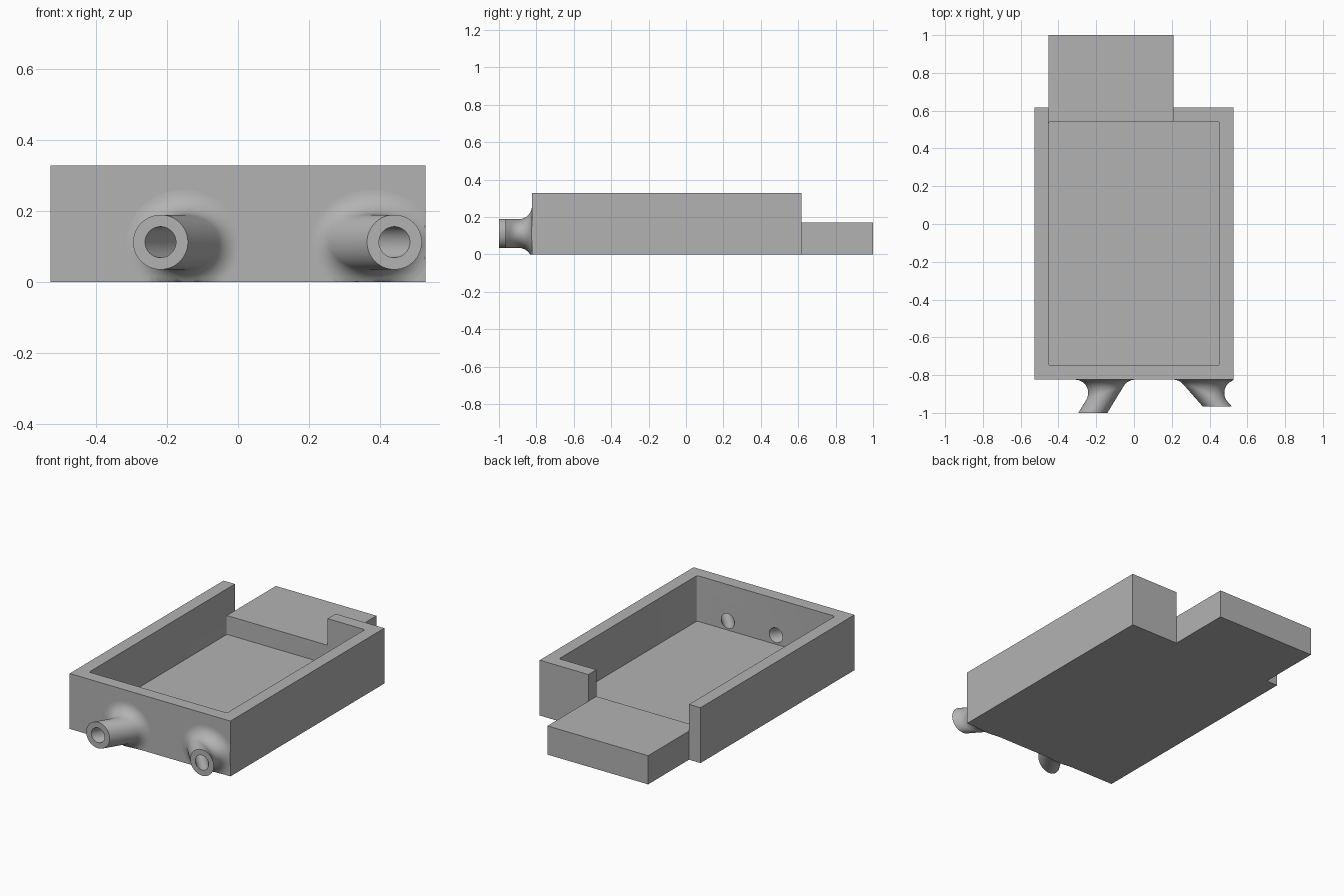
import bpy, bmesh
from math import sin, cos, pi, sqrt
from mathutils import Vector

if "Cube" in bpy.data.objects:
    bpy.data.objects.remove(bpy.data.objects["Cube"], do_unlink=True)

HALF_W, FRONT, BACK, HEIGHT = 0.527, -0.824, 0.617, 0.328
WALL, FLOOR, SHELF_TOP, SHELF_R = 0.075, 0.058, 0.17, 0.208
OUTER, BORE, FILLET, AXIS_Z = 0.077, 0.0435, 0.07, 0.112
SIDES, STEPS = 64, 12
INNER = HALF_W - WALL
# end centre x, end y, sideways lean per unit of y
NOZZLES = {"right_nozzle": (-0.218, -1.0, 0.61), "left_nozzle": (0.44, -0.965, -0.88)}

grey = bpy.data.materials.new("plain grey")
grey.use_nodes = True
color = (0.45, 0.45, 0.45, 1)
grey.diffuse_color = color
grey.node_tree.nodes["Principled BSDF"].inputs["Base Color"].default_value = color


def add_object(name, bm):
    bmesh.ops.recalc_face_normals(bm, faces=bm.faces)
    mesh = bpy.data.meshes.new(name)
    bm.to_mesh(mesh)
    bm.free()
    mesh.materials.append(grey)
    obj = bpy.data.objects.new(name, mesh)
    bpy.context.collection.objects.link(obj)
    return obj


def box(name, low, high, round_corners=0):
    bm = bmesh.new()
    bmesh.ops.create_cube(bm, size=1)
    for v in bm.verts:
        v.co = [lo if c < 0 else hi for c, lo, hi in zip(v.co, low, high)]
    if round_corners:
        upright = [e for e in bm.edges if abs(e.verts[0].co.z - e.verts[1].co.z) > 0.01]
        bmesh.ops.bevel(bm, geom=upright, offset=round_corners, segments=4,
                        profile=0.5, affect='EDGES')
    return add_object(name, bm)


def activate(obj):
    bpy.ops.object.select_all(action='DESELECT')
    obj.select_set(True)
    bpy.context.view_layer.objects.active = obj


def combine(obj, other, operation):
    activate(obj)
    mod = obj.modifiers.new("combine", 'BOOLEAN')
    mod.operation, mod.object, mod.solver = operation, other, 'EXACT'
    bpy.ops.object.modifier_apply(modifier=mod.name)
    bpy.data.objects.remove(other, do_unlink=True)


def bridge(bm, a, b):
    for i in range(SIDES):
        j = (i + 1) % SIDES
        bm.faces.new((a[i], a[j], b[j], b[i]))


def ring(bm, x, y, radius):
    return [bm.verts.new((x + radius * cos(2 * pi * i / SIDES), y,
                          AXIS_Z + radius * sin(2 * pi * i / SIDES))) for i in range(SIDES)]


# Slanted rod that drills the bore through the front wall
def bore_cutter(x, y, lean):
    bm = bmesh.new()
    y0, y1 = FRONT - 0.05, FRONT + WALL + 0.05
    rings = [ring(bm, x + lean * (yy - y), yy, BORE) for yy in (y0, y1)]
    bridge(bm, *rings)
    for r in rings:
        bm.faces.new(r)
    return add_object("bore_cutter", bm)


# Slanted pipe, blended into the wall by a rolling-ball fillet
def nozzle(name, x, y, lean):
    bm = bmesh.new()
    inner_wall = ring(bm, x + lean * (FRONT - y), FRONT, BORE)
    inner_end = ring(bm, x, y, BORE)
    outer_end = ring(bm, x, y, OUTER)
    rows = [[] for _ in range(STEPS + 1)]
    for i in range(SIDES):
        c, s = cos(2 * pi * i / SIDES), sin(2 * pi * i / SIDES)
        normal = Vector((c, -lean * c, s)) / sqrt(1 + (lean * c) ** 2)
        ty = FRONT - FILLET - FILLET * normal.y
        touch = Vector((x + lean * (ty - y) + OUTER * c, ty, AXIS_Z + OUTER * s))
        ball = touch + FILLET * normal
        for k, row in enumerate(rows):
            p = ball + FILLET * (-normal).slerp(Vector((0, 1, 0)), k / STEPS) \
                if hasattr(normal, "slerp") else ball
            p.x, p.z = min(p.x, HALF_W), max(p.z, 0)
            row.append(bm.verts.new(p))
    chain = [inner_wall, inner_end, outer_end] + rows
    for a, b in zip(chain, chain[1:]):
        bridge(bm, a, b)
    # the open back makes automatic normals unreliable, so close it for the recalculation
    bridge(bm, rows[-1], inner_wall)
    obj = add_object(name, bm)
    activate(obj)
    bpy.ops.object.shade_smooth_by_angle(angle=0.6)
    return obj


# Open tray with a notched back wall and a low shelf behind it
tray = box("tray", (-HALF_W, FRONT, 0), (HALF_W, BACK, HEIGHT))
combine(tray, box("shelf", (-INNER, BACK - 0.03, 0), (SHELF_R, 1, SHELF_TOP)), 'UNION')
combine(tray, box("cavity", (-INNER, FRONT + WALL, FLOOR),
                  (INNER, BACK - WALL, HEIGHT + 0.1), 0.01), 'DIFFERENCE')
combine(tray, box("notch", (-INNER, BACK - WALL - 0.03, SHELF_TOP),
                  (SHELF_R, BACK + 0.1, HEIGHT + 0.1)), 'DIFFERENCE')
for spec in NOZZLES.values():
    combine(tray, bore_cutter(*spec), 'DIFFERENCE')
activate(tray)
bpy.ops.object.shade_smooth_by_angle(angle=0.5)

for name, spec in NOZZLES.items():
    nozzle(name, *spec)
